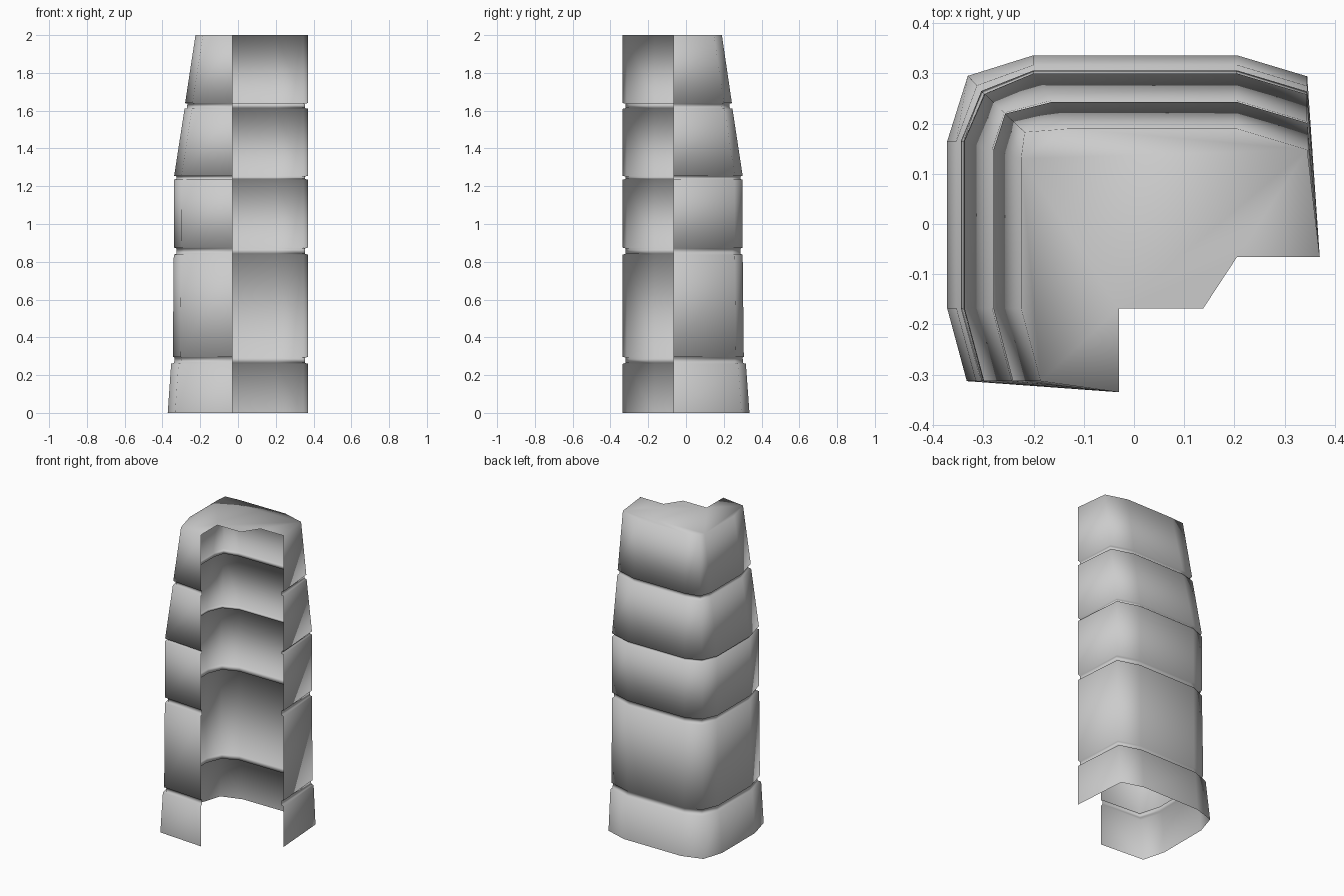
import bpy, bmesh

# profile rows: height, left x, back y, inset of the two open ends
ROWS = [(0.0, -0.372, 0.336, 0), (0.26, -0.354, 0.317, 0),
        (0.264, -0.338, 0.302, 0.014), (0.293, -0.336, 0.300, 0.014),
        (0.297, -0.345, 0.306, 0), (0.838, -0.340, 0.300, 0),
        (0.842, -0.326, 0.288, 0.014), (0.871, -0.326, 0.288, 0.014),
        (0.875, -0.340, 0.300, 0), (1.235, -0.339, 0.299, 0),
        (1.238, -0.326, 0.288, 0.014), (1.252, -0.326, 0.288, 0.014),
        (1.255, -0.338, 0.300, 0), (1.61, -0.283, 0.246, 0),
        (1.613, -0.270, 0.232, 0.014), (1.637, -0.268, 0.230, 0.014),
        (1.64, -0.280, 0.243, 0), (2.0, -0.225, 0.190, 0)]


def outline(left, back, inset):
    """Open plan outline, from the front end round the left and back to the right end."""
    t = min(1, max(0, (0.30 - back) / 0.11))      # narrowing towards the top
    c = 0.041 - 0.034 * t                         # corner chamfer
    return [(-0.03, -0.335 + inset),
            (left + 0.039, -0.313 + inset * 0.8),
            (left, -0.168),
            (left, 0.165 - 0.035 * t),
            (left + c, back - c),
            (-0.20 + 0.07 * t, back),
            (0.205, back),
            (0.345 - inset * 0.4, back - 0.042),
            (0.37 - inset, -0.066)]


bm = bmesh.new()
rings = [[bm.verts.new((x, y, z)) for x, y in outline(l, b, i)] for z, l, b, i in ROWS]

# banded shell wall with grooves
for lo, hi in zip(rings, rings[1:]):
    for i in range(len(lo) - 1):
        bm.faces.new((lo[i + 1], lo[i], hi[i], hi[i + 1]))

# flat top with stepped front edge
step = [bm.verts.new((x, y, 2.0)) for x, y in [(0.205, -0.066), (0.138, -0.168), (-0.03, -0.168)]]
bm.faces.new(list(reversed(rings[-1] + step)))

for f in bm.faces:
    f.smooth = True
mesh = bpy.data.meshes.new("tower_shell")
bm.to_mesh(mesh)
bm.free()
bpy.context.collection.objects.link(bpy.data.objects.new("tower_shell", mesh))
